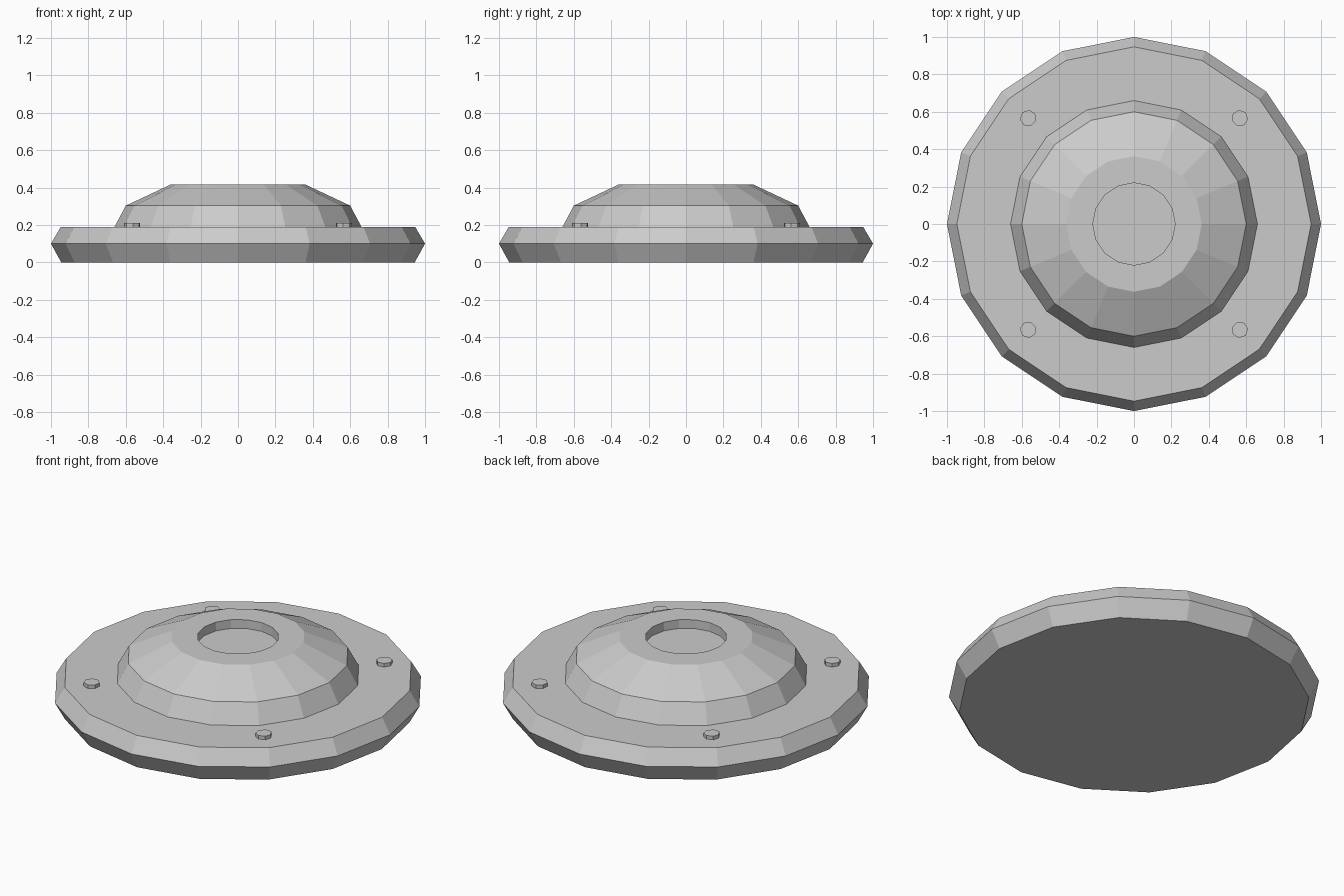
import bpy, bmesh
from math import sin, cos, pi

if "Cube" in bpy.data.objects:
    bpy.data.objects.remove(bpy.data.objects["Cube"])


def lathe(name, profile, sides, center=(0, 0), turn=0.0):
    """Revolve (radius, z) points around z and cap both ends."""
    bm = bmesh.new()
    rings = []
    for r, z in profile:
        rings.append([bm.verts.new((center[0] + r * cos(turn + 2 * pi * i / sides),
                                    center[1] + r * sin(turn + 2 * pi * i / sides), z))
                      for i in range(sides)])
    for a, b in zip(rings, rings[1:]):
        for i in range(sides):
            j = (i + 1) % sides
            bm.faces.new((a[i], a[j], b[j], b[i]))
    bm.faces.new(rings[0][::-1])
    bm.faces.new(rings[-1])
    mesh = bpy.data.meshes.new(name)
    bm.to_mesh(mesh)
    bm.free()
    ob = bpy.data.objects.new(name, mesh)
    bpy.context.collection.objects.link(ob)
    return ob


# Flange, raised hub and shallow round recess in one stepped profile
lathe("flanged_hub", [(0.945, 0), (1.0, 0.1), (0.947, 0.19), (0.66, 0.19),
                      (0.60, 0.303), (0.362, 0.415), (0.22, 0.415), (0.22, 0.363)], 16)

# Four small bolt heads on the flange
for k in range(4):
    a = pi / 4 + k * pi / 2
    lathe(f"bolt_{k + 1}", [(0.044, 0.17), (0.044, 0.211)], 7,
          (0.8 * cos(a), 0.8 * sin(a)), a)
